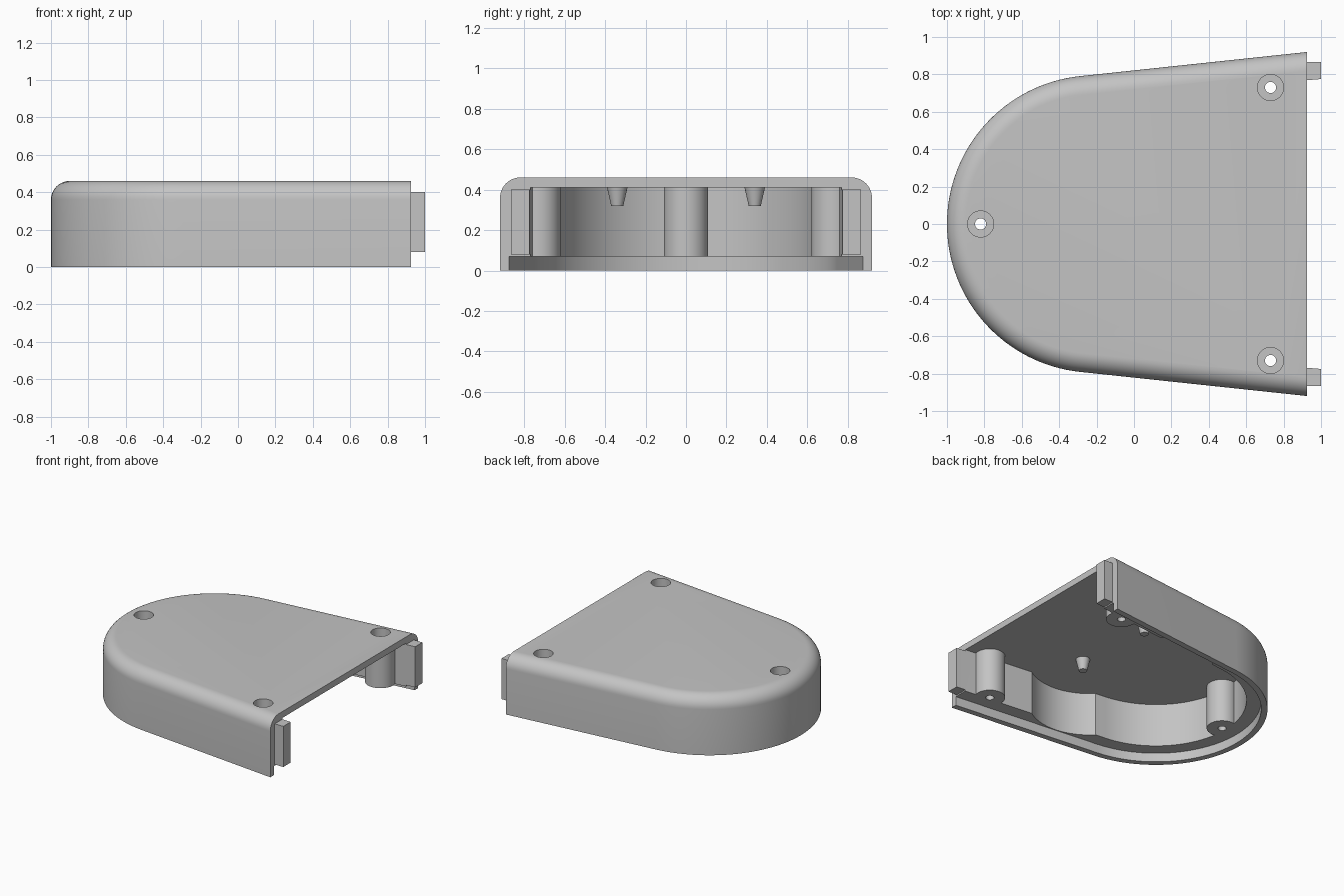
import bpy, bmesh, math
from math import sin, cos, pi

if "Cube" in bpy.data.objects:
    bpy.data.objects.remove(bpy.data.objects["Cube"])

CX, R, TAPER = -0.205, 0.795, math.radians(6.07)   # rounded end and side taper
END, H, FILLET = 0.925, 0.46, 0.1
LEDGE, CEILING = 0.07, 0.41

grey = bpy.data.materials.new("plain grey")
grey.use_nodes = True
colour = (0.55, 0.55, 0.55, 1)
grey.diffuse_color = colour
grey.node_tree.nodes["Principled BSDF"].inputs["Base Color"].default_value = colour


def outline(d, end=END, n=64):
    """D-shaped outline, moved inwards by d and cut off at x = end."""
    r = R - d
    y = (r + sin(TAPER) * (end - CX)) / cos(TAPER)
    a0, span = pi / 2 + TAPER, pi - 2 * TAPER
    arc = [(CX + r * cos(a0 + span * i / n), r * sin(a0 + span * i / n)) for i in range(n + 1)]
    return [(end, y)] + arc + [(end, -y)]


def circle(x, y, r, n=40):
    return [(x + r * cos(2 * pi * i / n), y + r * sin(2 * pi * i / n)) for i in range(n)]


def loft(name, rings):
    """Closed solid through (outline, height) rings."""
    bm = bmesh.new()
    loops = [[bm.verts.new((x, y, z)) for x, y in pts] for pts, z in rings]
    for a, b in zip(loops, loops[1:]):
        for i in range(len(a)):
            j = (i + 1) % len(a)
            bm.faces.new((a[i], a[j], b[j], b[i]))
    bm.faces.new(loops[0][::-1])
    bm.faces.new(loops[-1])
    bmesh.ops.recalc_face_normals(bm, faces=bm.faces)
    mesh = bpy.data.meshes.new(name)
    bm.to_mesh(mesh)
    bm.free()
    mesh.materials.append(grey)
    obj = bpy.data.objects.new(name, mesh)
    bpy.context.collection.objects.link(obj)
    return obj


def prism(name, pts, z0, z1):
    return loft(name, [(pts, z0), (pts, z1)])


def combine(target, other, operation):
    mod = target.modifiers.new("combine", "BOOLEAN")
    mod.object, mod.operation, mod.solver = other, operation, "EXACT"
    bpy.context.view_layer.objects.active = target
    bpy.ops.object.modifier_apply(modifier=mod.name)
    bpy.data.objects.remove(other)


def smooth(obj):
    bpy.ops.object.select_all(action="DESELECT")
    obj.select_set(True)
    bpy.context.view_layer.objects.active = obj
    bpy.ops.object.shade_smooth_by_angle(angle=math.radians(30))


# Outer body with a rounded top edge
rings = [(outline(0), 0)]
steps = 10
for i in range(steps + 1):
    t = pi / 2 * i / steps
    rings.append((outline(FILLET * (1 - cos(t))), H - FILLET + FILLET * sin(t)))
cover = loft("cover_shell", rings)

# Bottom lip, main cavity and scooped side pockets
combine(cover, prism("lip_cut", outline(0.045, 1.2), -0.1, LEDGE), "DIFFERENCE")
combine(cover, prism("cavity_cut", outline(0.15, 1.2), -0.1, CEILING), "DIFFERENCE")
for side in (1, -1):
    combine(cover, prism("pocket_cut", circle(0.12, side * 0.35, 0.43, 96), -0.1, CEILING), "DIFFERENCE")

# Locating tabs at the open end
for side in (1, -1):
    tab = [(0.88, side * 0.765), (1, side * 0.775), (1, side * 0.865), (0.88, side * 0.865)]
    combine(cover, prism("tab", tab, 0.08, 0.4), "UNION")

# Screw columns with recessed heads and through holes
for x, y in ((0.73, 0.73), (0.73, -0.73), (-0.82, 0)):
    combine(cover, prism("column", circle(x, y, 0.11), LEDGE, 0.43), "UNION")
    combine(cover, prism("head_cut", circle(x, y, 0.07), 0.2, 0.6), "DIFFERENCE")
    combine(cover, prism("screw_cut", circle(x, y, 0.03, 24), -0.1, 0.3), "DIFFERENCE")
smooth(cover)

# Tapered pins under the ceiling
for label, side in (("left", 1), ("right", -1)):
    y = side * 0.34
    smooth(loft("pin_" + label, [(circle(0.19, y, 0.03), 0.32), (circle(0.19, y, 0.053), CEILING + 0.01)]))
